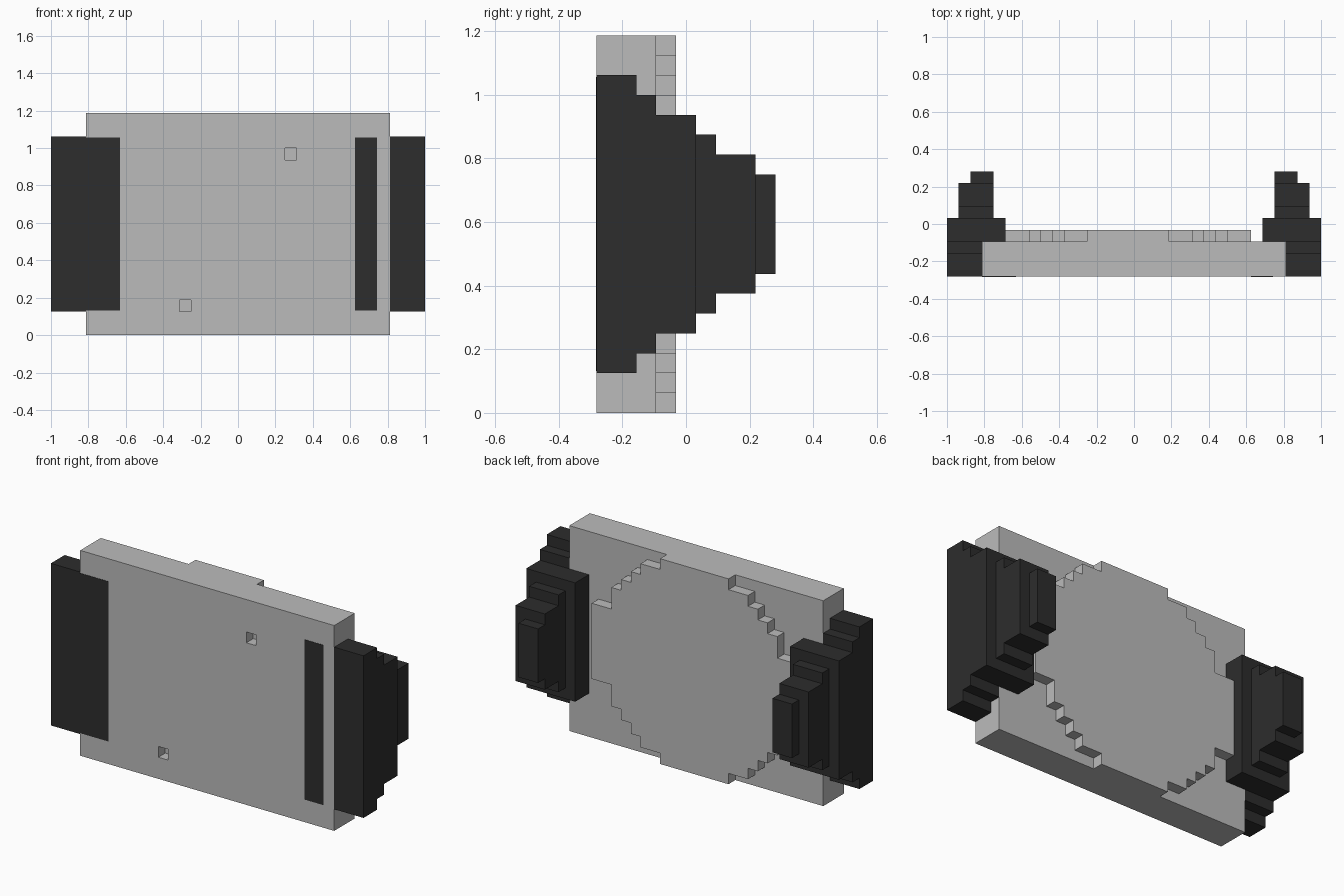
import bpy, bmesh

U = 1 / 16          # block size
BACK0 = -4.5        # front plane in blocks (y)

cube = bpy.data.objects.get("Cube")
if cube:
    bpy.data.objects.remove(cube, do_unlink=True)


def material(name, v):
    m = bpy.data.materials.new(name)
    m.use_nodes = True
    m.diffuse_color = (v, v, v, 1)
    m.node_tree.nodes["Principled BSDF"].inputs["Base Color"].default_value = (v, v, v, 1)
    return m


GREY = material("light grey", 0.50)
DARK = material("charcoal", 0.026)


def finish(name, bm, mat):
    bmesh.ops.recalc_face_normals(bm, faces=bm.faces)
    me = bpy.data.meshes.new(name)
    bm.to_mesh(me)
    bm.free()
    me.materials.append(mat)
    ob = bpy.data.objects.new(name, me)
    bpy.context.collection.objects.link(ob)
    return ob


def add_box(bm, x, y, z):
    """Box from (min, max) pairs given in blocks."""
    verts = bmesh.ops.create_cube(bm, size=1)["verts"]
    for v in verts:
        for i, (a, b) in enumerate((x, y, z)):
            v.co[i] = ((a + b) / 2 + v.co[i] * (b - a)) * U


def boxes(name, parts, mat):
    bm = bmesh.new()
    for p in parts:
        add_box(bm, *p)
    return finish(name, bm, mat)


# Main slab with two small square recesses in the front
body = boxes("body", [((-13, 13), (BACK0, -1.5), (0, 19))], GREY)
cutter = boxes("recess_cutter", [((4, 5), (-6, -3.5), (15, 16)),
                                 ((-5, -4), (-6, -3.5), (2, 3))], GREY)
cutter.hide_render = True
mod = body.modifiers.new("recesses", 'BOOLEAN')
mod.object = cutter
mod.solver = 'EXACT'
bpy.context.view_layer.objects.active = body
bpy.ops.object.modifier_apply(modifier=mod.name)
bpy.data.objects.remove(cutter, do_unlink=True)

# Stepped round panel on the back: (half width, top height from centre)
steps = [(3.5, 9.5), (5.5, 8.5), (6.5, 7.5), (7.5, 6.5), (8.5, 5.5), (10.5, 3.5)]
quarter = []
for i, (w, h) in enumerate(steps):
    quarter.append((w, h))
    if i + 1 < len(steps):
        quarter.append((w, steps[i + 1][1]))
half = quarter + [(w, -h) for w, h in reversed(quarter)]
outline = half + [(-w, h) for w, h in reversed(half)]
bm = bmesh.new()
face = bm.faces.new([bm.verts.new(((x - 0.5) * U, -1.5 * U, (z + 9.5) * U))
                     for x, z in outline])
ext = bmesh.ops.extrude_face_region(bm, geom=[face])
for v in ext["geom"]:
    if isinstance(v, bmesh.types.BMVert):
        v.co.y += U
finish("round_back_panel", bm, GREY)

# Stepped side grips: x range, y range, z inset of each layer
layers = [
    ((13, 16), (-4.5, -2.5), 2),
    ((13, 16), (-2.5, -1.5), 3),
    ((11, 16), (-1.5, 0.5), 4),
    ((12, 15), (0.5, 1.5), 5),
    ((12, 15), (1.5, 3.5), 6),
    ((12, 14), (3.5, 4.5), 7),
]
for name, s in (("left_grip", 1), ("right_grip", -1)):
    boxes(name, [(sorted((s * x[0], s * x[1])), y, (i, 19 - i))
                 for x, y, i in layers], DARK)

# Thin dark strips on the front
for name, x in (("left_front_strip", (10, 11.9)), ("right_front_strip", (-13, -10.1))):
    boxes(name, [(x, (BACK0 - 0.03, BACK0 + 0.02), (2.1, 16.9))], DARK)
